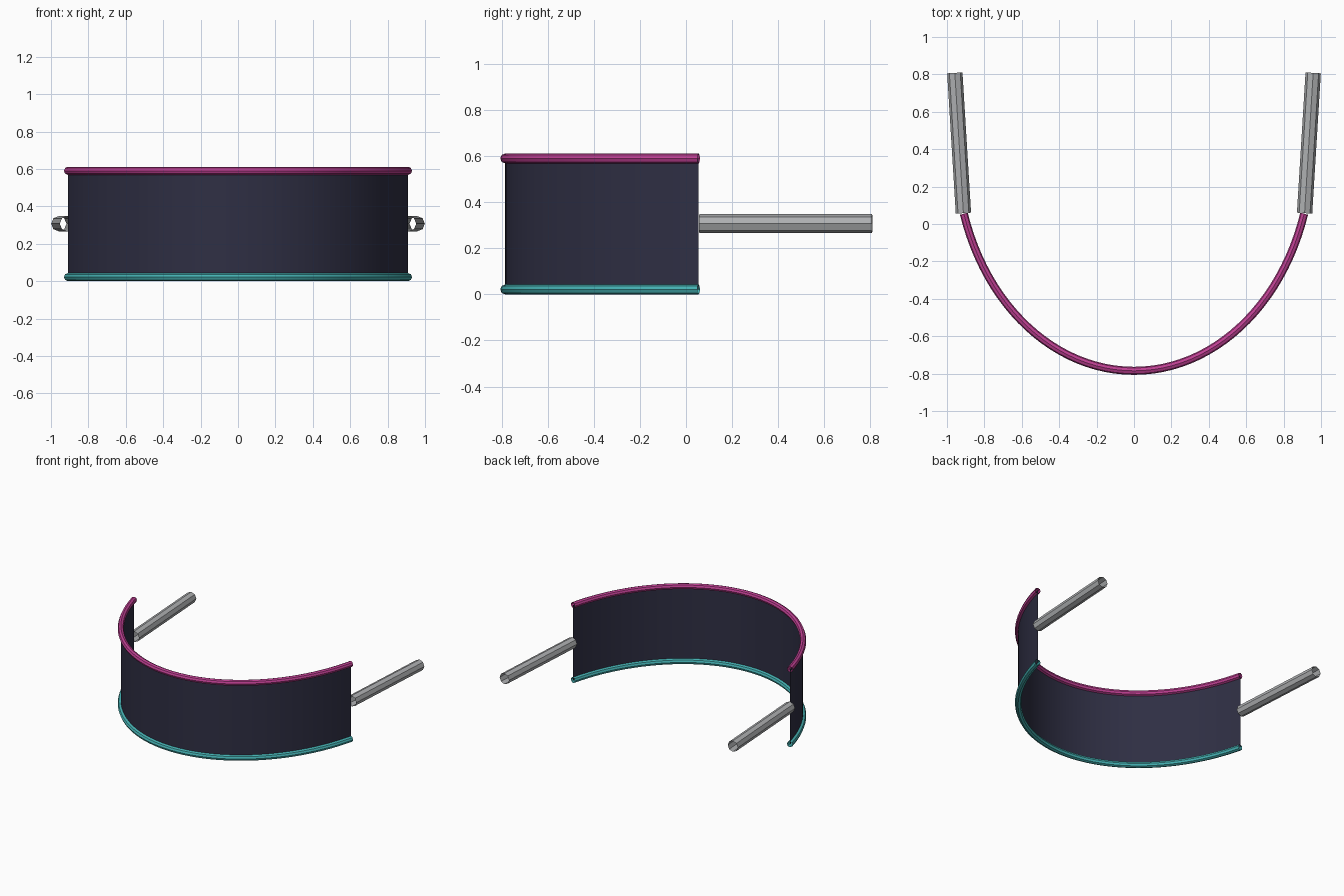
import bpy, bmesh, math
from mathutils import Vector

cube = bpy.data.objects.get("Cube")
if cube:
    bpy.data.objects.remove(cube)


def material(name, rgb):
    m = bpy.data.materials.new(name)
    m.use_nodes = True
    m.diffuse_color = (*rgb, 1)
    bsdf = next(n for n in m.node_tree.nodes if n.type == 'BSDF_PRINCIPLED')
    bsdf.inputs["Base Color"].default_value = (*rgb, 1)
    return m


NAVY = material("dark navy", (0.028, 0.028, 0.057))
PINK = material("magenta", (0.52, 0.05, 0.29))
TEAL = material("teal", (0.06, 0.44, 0.45))
GREY = material("metal grey", (0.42, 0.43, 0.44))


def skin(name, rows, mat, closed):
    """Bridge successive rows of points into a surface."""
    bm = bmesh.new()
    rows = [[bm.verts.new(p) for p in row] for row in rows]
    n = len(rows[0])
    for a, b in zip(rows, rows[1:]):
        for i in range(n if closed else n - 1):
            j = (i + 1) % n
            bm.faces.new((a[i], a[j], b[j], b[i]))
    bmesh.ops.recalc_face_normals(bm, faces=bm.faces)
    mesh = bpy.data.meshes.new(name)
    bm.to_mesh(mesh)
    bm.free()
    mesh.materials.append(mat)
    ob = bpy.data.objects.new(name, mesh)
    bpy.context.collection.objects.link(ob)
    bpy.ops.object.select_all(action='DESELECT')
    ob.select_set(True)
    bpy.context.view_layer.objects.active = ob
    bpy.ops.object.shade_smooth_by_angle(angle=math.radians(30))
    return ob


def tube(name, path, radius, mat, sides=8):
    """Open-ended tube along a horizontal path."""
    rows = []
    for i, p in enumerate(path):
        t = (path[min(i + 1, len(path) - 1)] - path[max(i - 1, 0)]).normalized()
        side = t.cross(Vector((0, 0, 1)))
        rows.append([p + radius * (math.cos(a) * side + math.sin(a) * Vector((0, 0, 1)))
                     for a in (2 * math.pi * k / sides for k in range(sides))])
    return skin(name, rows, mat, True)


# Visor outline: the front arc of an ellipse, swept from right end to left end
A, B, CY, STEPS = 0.951, 1.185, 0.40, 48
END = math.asin((CY - 0.055) / B)


def arc(z):
    angles = [math.pi + END + (math.pi - 2 * END) * i / STEPS for i in range(STEPS + 1)]
    return [Vector((A * math.cos(t), CY + B * math.sin(t), z)) for t in angles]


# Curved shield and its two rims
skin("visor_shield", [arc(0.022), arc(0.59)], NAVY, False)
tube("top_rim", arc(0.59), 0.0215, PINK)
tube("bottom_rim", arc(0.0215), 0.0215, TEAL)

# Hollow temple arms, splaying slightly outwards
for name, s in (("left_temple", 1), ("right_temple", -1)):
    tube(name, [Vector((s * 0.912, 0.058, 0.307)), Vector((s * 0.958, 0.808, 0.307))],
         0.041, GREY)
